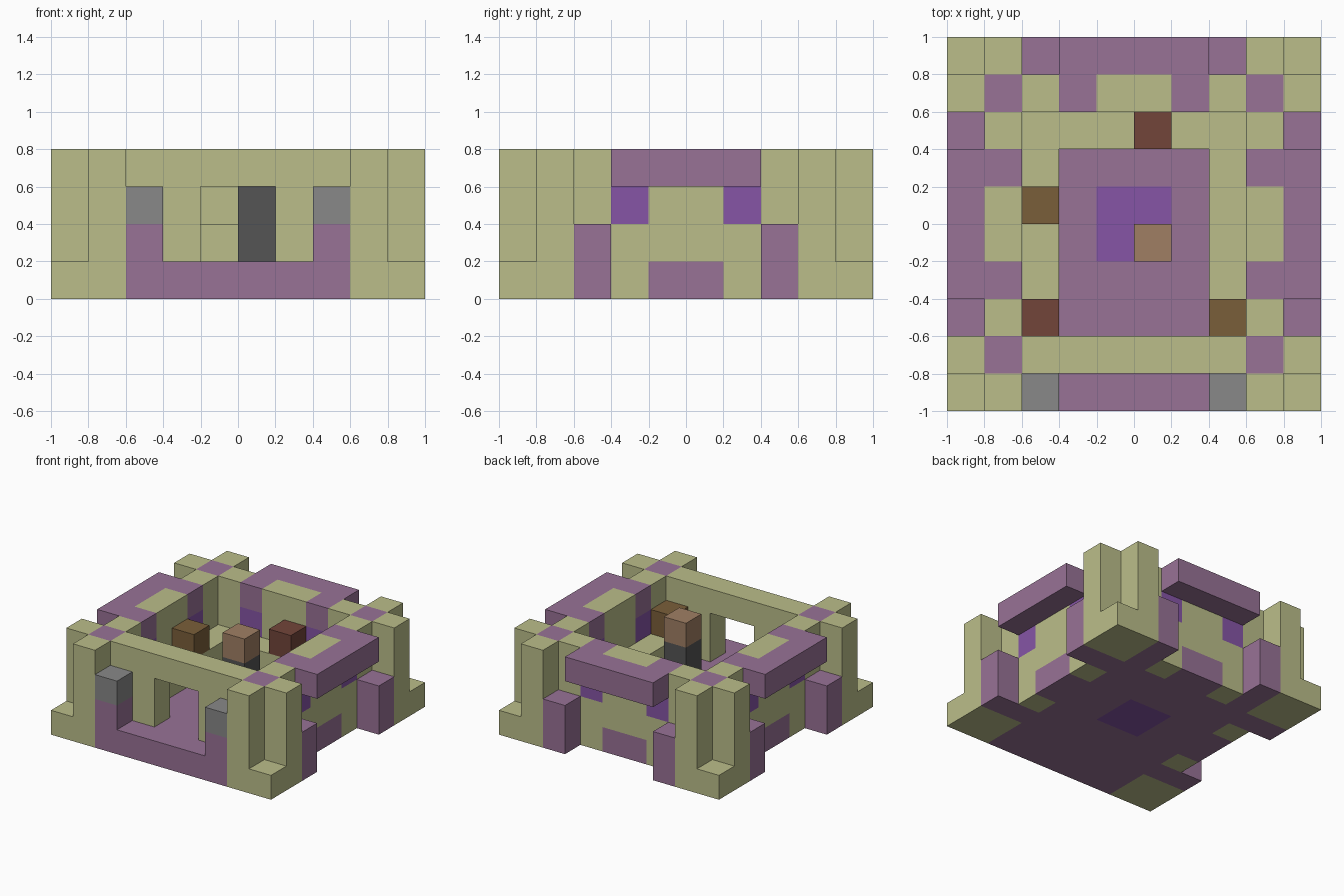
import bpy
import bmesh
from mathutils import Vector

if "Cube" in bpy.data.objects:
    bpy.data.objects.remove(bpy.data.objects["Cube"], do_unlink=True)

CELL = 0.2   # edge of one block
N = 10       # blocks along each side


def linear(c):
    c /= 255
    return c / 12.92 if c <= 0.04045 else ((c + 0.055) / 1.055) ** 2.4


def material(name, hex_colour):
    rgba = [linear(v) for v in bytes.fromhex(hex_colour)] + [1.0]
    mat = bpy.data.materials.new(name)
    mat.use_nodes = True
    mat.diffuse_color = rgba
    mat.node_tree.nodes["Principled BSDF"].inputs["Base Color"].default_value = rgba
    return mat


sand = material("sandstone", "BBBE8A")
mauve = material("mauve_stone", "987296")
violet = material("violet_stone", "8655A6")
grey = material("light_grey", "888888")
charcoal = material("charcoal", "555555")
olive = material("olive_brown", "7A5F3A")
rust = material("rust_red", "72453A")
tan = material("tan", "A07F64")

cells = {}       # block position -> part name
part_mats = {}   # part name -> material


def fill(part, mat, xs, ys, zs, turn=0):
    """Fill a range of blocks, turned about the centre in quarter turns."""
    part_mats[part] = mat
    for x in range(*xs):
        for y in range(*ys):
            for z in range(*zs):
                i, j = x, y
                for _ in range(turn):
                    i, j = N - 1 - j, i
                cells[i, j, z] = part


# Floor with front sill and centre tile
fill("floor", mauve, (1, 9), (1, 9), (0, 1))
fill("floor", mauve, (2, 8), (0, 1), (0, 1))
fill("centre_tile", violet, (4, 6), (4, 6), (0, 1))

# Corner towers
for turn, side in enumerate(("front_right", "front_left", "back_left", "back_right")):
    tower = side + "_tower"
    fill(tower, sand, (0, 2), (0, 2), (0, 1), turn)
    fill(tower, sand, (1, 2), (0, 2), (0, 4), turn)
    fill(tower, sand, (0, 1), (1, 2), (0, 4), turn)
    fill(tower + "_cap", mauve, (1, 2), (1, 2), (3, 4), turn)

# Back and side walls with windows, roof trim, eaves and posts
for side, turn in (("back", 0), ("right", 1), ("left", 3)):
    fill(side + "_wall", sand, (2, 8), (8, 9), (1, 4), turn)
    for x in (3, 6):
        col = (x, x + 1)
        fill(side + "_wall", sand, col, (8, 9), (0, 1), turn)
        fill(side + "_windows", violet, col, (8, 9), (2, 3), turn)
        fill(side + "_eave", mauve, col, (8, 9), (3, 4), turn)
    fill(side + "_eave", mauve, (3, 7), (9, 10), (3, 4), turn)
    for x in (2, 7):
        fill(side + "_posts", mauve, (x, x + 1), (9, 10), (0, 2), turn)

# Front wall with doorway, posts and lamps
for x in (2, 6):
    fill("front_wall", sand, (x, x + 2), (1, 2), (1, 4))
fill("front_wall", sand, (4, 6), (1, 2), (3, 4))
for x in (2, 7):
    fill("front_posts", mauve, (x, x + 1), (0, 1), (0, 2))
    fill("front_lamps", grey, (x, x + 1), (0, 1), (2, 3))

# Bench around the inside
fill("bench", sand, (2, 8), (7, 8), (1, 2))
for x in (2, 7):
    fill("bench", sand, (x, x + 1), (2, 7), (1, 2))

# Crates on the bench
for name, mat, x, y in (("right_olive_crate", olive, 2, 5),
                        ("left_olive_crate", olive, 7, 2),
                        ("front_rust_crate", rust, 2, 2),
                        ("back_rust_crate", rust, 5, 7)):
    fill(name, mat, (x, x + 1), (y, y + 1), (2, 3))

# Centre pillar
fill("pillar", charcoal, (5, 6), (4, 5), (1, 3))
fill("pillar_top", tan, (5, 6), (4, 5), (3, 4))

# One mesh per part, keeping only the exposed block faces
for part, mat in part_mats.items():
    bm = bmesh.new()
    for cell, owner in cells.items():
        if owner != part:
            continue
        centre = Vector(cell) + Vector((0.5, 0.5, 0.5))
        for axis in range(3):
            for sign in (-1, 1):
                n = Vector((0, 0, 0))
                n[axis] = sign
                if tuple(int(c + d) for c, d in zip(cell, n)) in cells:
                    continue
                u = Vector((0, 0, 0))
                u[(axis + 1) % 3] = 1
                v = n.cross(u)
                corners = [centre + (n + a * u + b * v) / 2
                           for a, b in ((-1, -1), (1, -1), (1, 1), (-1, 1))]
                bm.faces.new([bm.verts.new((c - Vector((N / 2, N / 2, 0))) * CELL)
                              for c in corners])
    bmesh.ops.remove_doubles(bm, verts=bm.verts, dist=0.001)
    mesh = bpy.data.meshes.new(part)
    bm.to_mesh(mesh)
    bm.free()
    mesh.materials.append(mat)
    bpy.context.collection.objects.link(bpy.data.objects.new(part, mesh))
